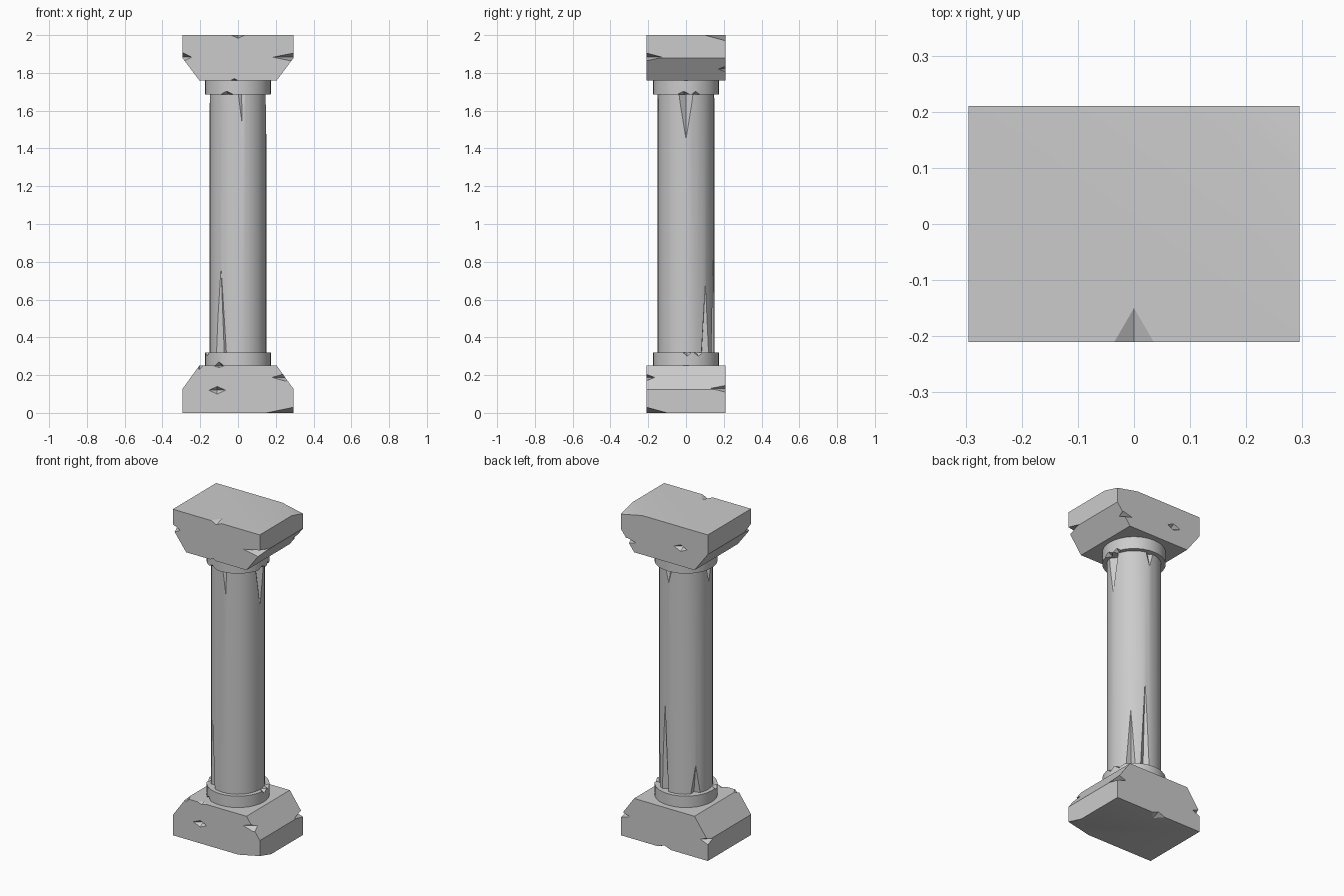
import bpy, bmesh
from math import sin, cos, pi, radians
from mathutils import Matrix, Vector

if "Cube" in bpy.data.objects:
    bpy.data.objects.remove(bpy.data.objects["Cube"])


def mesh_object(name, bm):
    mesh = bpy.data.meshes.new(name)
    bmesh.ops.recalc_face_normals(bm, faces=bm.faces)
    bm.to_mesh(mesh)
    bm.free()
    ob = bpy.data.objects.new(name, mesh)
    bpy.context.collection.objects.link(ob)
    return ob


def hull(points):
    """Small convex solid, as a list of world points -> bmesh."""
    bm = bmesh.new()
    for p in points:
        bm.verts.new(p)
    bmesh.ops.convex_hull(bm, input=bm.verts)
    return bm


def chip(x, y, z, hx, hy, hz, turn=0):
    """Octahedral chip: a pit on a face, a notch on an edge, a bevel on a corner."""
    rot = Matrix.Rotation(turn, 3, 'Z')
    c = Vector((x, y, z))
    return hull([c + rot @ Vector(v) for v in (
        (hx, 0, 0), (-hx, 0, 0), (0, hy, 0), (0, -hy, 0), (0, 0, hz), (0, 0, -hz))])


def ring_chip(deg, z, radius, width, depth, height):
    a = radians(deg)
    return chip(radius * cos(a), radius * sin(a), z, depth, width, height, a)


def crack(deg, z0, z1, width, depth, radius=0.15):
    """Tapering V-shaped crack on the shaft, widest at z0, vanishing at z1."""
    rot = Matrix.Rotation(radians(deg), 3, 'Z')
    return hull([rot @ Vector(v) for v in (
        (radius - depth, 0, z0), (radius + depth, -width, z0),
        (radius + depth, width, z0), (radius + depth, 0, 2 * z1 - z0))])


def carve(ob, cutters):
    for bm in cutters:
        cutter = mesh_object("chip_cutter", bm)
        cutter.hide_render = True
        mod = ob.modifiers.new("chip", 'BOOLEAN')
        mod.operation = 'DIFFERENCE'
        mod.solver = 'EXACT'
        mod.object = cutter
        bpy.context.view_layer.objects.active = ob
        bpy.ops.object.modifier_apply(modifier=mod.name)
        bpy.data.objects.remove(cutter)


def block(name, flat, middle, narrow):
    """Chamfered block: full width from flat to middle, tapering to narrow."""
    return mesh_object(name, hull([(sx * x, sy * 0.21, z)
                                   for x, z in ((0.295, flat), (0.295, middle), (0.205, narrow))
                                   for sx in (-1, 1) for sy in (-1, 1)]))


def drum(name, radius, z0, z1):
    bm = bmesh.new()
    bmesh.ops.create_cone(bm, cap_ends=True, segments=32, radius1=radius, radius2=radius,
                          depth=z1 - z0, matrix=Matrix.Translation((0, 0, (z0 + z1) / 2)))
    return mesh_object(name, bm)


# Base block
base = block("base_block", 0, 0.125, 0.25)
carve(base, [
    chip(-0.11, -0.21, 0.12, 0.045, 0.03, 0.02),
    chip(0.295, -0.21, 0, 0.145, 0.11, 0.03),
    chip(0.25, -0.21, 0.188, 0.07, 0.045, 0.02),
    chip(0.295, 0.21, 0.13, 0.06, 0.085, 0.02),
    chip(-0.295, 0.21, 0.12, 0.05, 0.05, 0.02),
    chip(0.0, 0.21, 0, 0.045, 0.05, 0.017),
    chip(-0.205, -0.21, 0.25, 0.02, 0.04, 0.02),
    chip(-0.10, -0.21, 0.25, 0.03, 0.03, 0.01),
])

# Capital block
capital = block("capital_block", 2, 1.88, 1.76)
carve(capital, [
    chip(0.0, -0.21, 2, 0.035, 0.06, 0.017),
    chip(0.295, 0.21, 2, 0.145, 0.11, 0.03),
    chip(0.295, -0.21, 1.883, 0.11, 0.085, 0.022),
    chip(-0.295, -0.21, 1.883, 0.05, 0.06, 0.025),
    chip(0.25, 0.21, 1.82, 0.06, 0.04, 0.016),
    chip(-0.11, 0.21, 1.87, 0.045, 0.03, 0.02),
    chip(-0.02, -0.21, 1.76, 0.02, 0.04, 0.01),
])

# Collars
lower = drum("lower_collar", 0.175, 0.25, 0.32)
carve(lower, [ring_chip(d, z, 0.175, w, 0.03, 0.02) for d, z, w in (
    (2, 0.32, 0.025), (22, 0.32, 0.03), (200, 0.32, 0.03), (-125, 0.25, 0.03))])
upper = drum("upper_collar", 0.175, 1.685, 1.76)
carve(upper, [ring_chip(d, z, 0.175, w, 0.03, 0.018) for d, z, w in (
    (-4, 1.685, 0.04), (17, 1.685, 0.025), (-110, 1.685, 0.045))])

# Shaft with cracks rising from the bottom and falling from the top
shaft = drum("shaft", 0.15, 0.31, 1.70)
carve(shaft, [
    crack(-127, 0.30, 0.78, 0.08, 0.03),
    crack(43, 0.30, 0.68, 0.06, 0.03),
    crack(74, 0.30, 0.87, 0.06, 0.03),
    crack(146, 0.30, 0.49, 0.07, 0.03),
    crack(0, 1.705, 1.45, 0.095, 0.035),
    crack(85, 1.705, 1.60, 0.06, 0.025),
    crack(183, 1.705, 1.59, 0.06, 0.025),
    crack(-82, 1.705, 1.53, 0.05, 0.012),
])

# Smooth round parts, crisp edges
for ob in (base, capital, lower, upper, shaft):
    bpy.ops.object.select_all(action='DESELECT')
    ob.select_set(True)
    bpy.context.view_layer.objects.active = ob
    bpy.ops.object.shade_smooth_by_angle(angle=radians(25))
